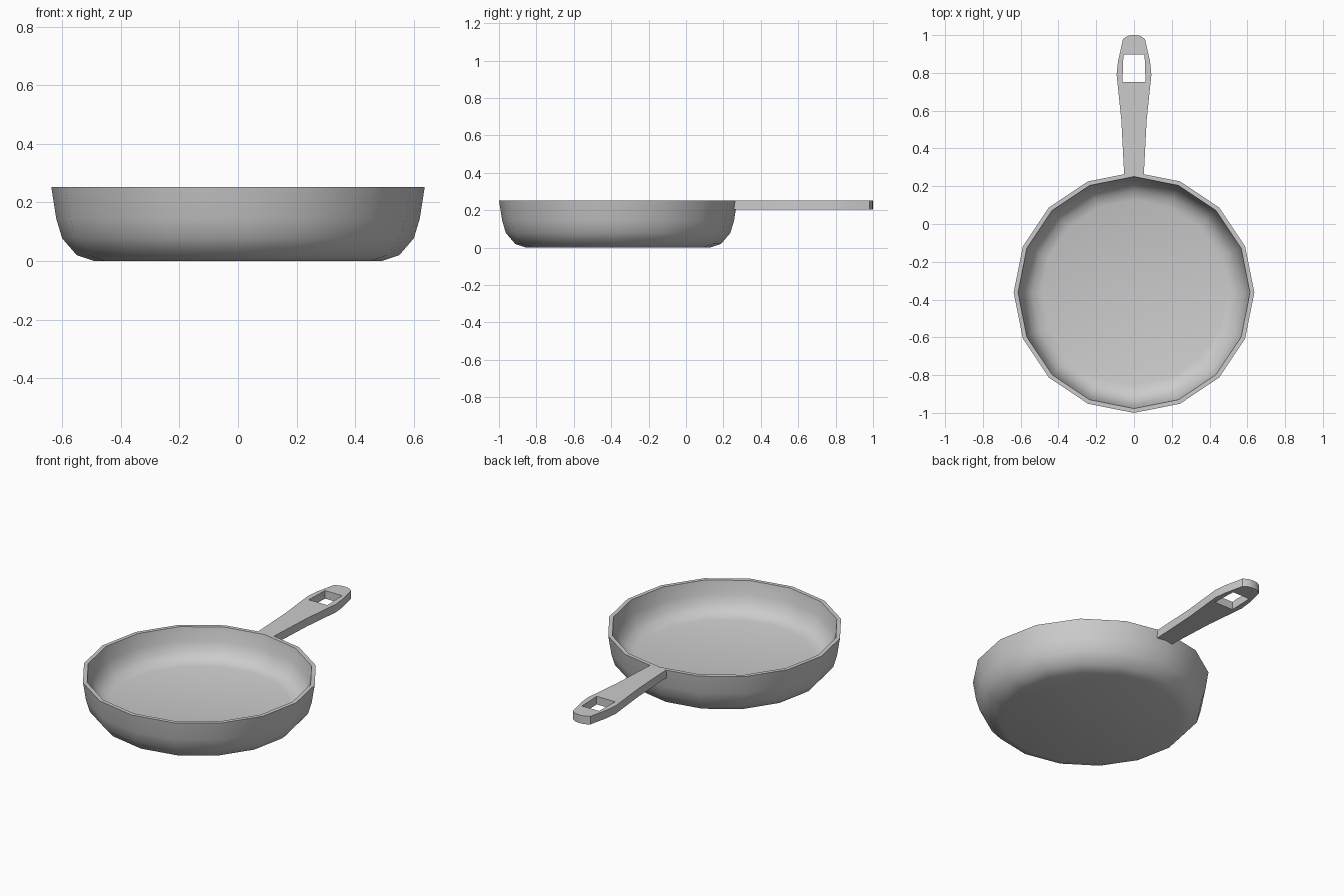
import bpy, bmesh, math

if "Cube" in bpy.data.objects:
    bpy.data.objects.remove(bpy.data.objects["Cube"])

SIDES = 16
CY = -0.363  # centre of the bowl in y


def smooth(obj, angle):
    bpy.ops.object.select_all(action='DESELECT')
    obj.select_set(True)
    bpy.context.view_layer.objects.active = obj
    bpy.ops.object.shade_smooth_by_angle(angle=math.radians(angle))


# Pan bowl: (radius, z) profile from outer base, over the rim, to inner floor
profile = [(0.49, 0), (0.55, 0.02), (0.60, 0.078), (0.62, 0.145), (0.637, 0.253),
           (0.614, 0.253), (0.599, 0.175), (0.578, 0.125), (0.54, 0.088), (0.49, 0.075)]
bm = bmesh.new()
rings = []
for r, z in profile:
    rings.append([bm.verts.new((r * math.cos(2 * math.pi * i / SIDES),
                                CY + r * math.sin(2 * math.pi * i / SIDES), z))
                  for i in range(SIDES)])
for a, b in zip(rings, rings[1:]):
    for i in range(SIDES):
        j = (i + 1) % SIDES
        bm.faces.new((a[i], a[j], b[j], b[i]))
bm.faces.new(rings[0][::-1])
bm.faces.new(rings[-1])
bmesh.ops.recalc_face_normals(bm, faces=bm.faces)
mesh = bpy.data.meshes.new("pan_bowl")
bm.to_mesh(mesh)
bm.free()
bowl = bpy.data.objects.new("pan_bowl", mesh)
bpy.context.collection.objects.link(bowl)
smooth(bowl, 45)

# Handle: mirrored flat outline with a hanging hole, extruded
half_outline = [(0.053, 0.255), (0.053, 0.28), (0.067, 0.55), (0.092, 0.79),
                (0.085, 0.86), (0.058, 0.98), (0.032, 0.996), (0.01, 1.0)]
half_hole = [(0.061, 0.752), (0.056, 0.898)]
curve = bpy.data.curves.new("handle", 'CURVE')
curve.dimensions = '2D'
curve.fill_mode = 'BOTH'
curve.extrude = 0.024
for half in (half_outline, half_hole):
    pts = half + [(-x, y) for x, y in reversed(half)]
    s = curve.splines.new('POLY')
    s.points.add(len(pts) - 1)
    for p, (x, y) in zip(s.points, pts):
        p.co = (x, y, 0, 1)
    s.use_cyclic_u = True
handle = bpy.data.objects.new("handle", curve)
handle.location.z = 0.229
bpy.context.collection.objects.link(handle)
bpy.ops.object.select_all(action='DESELECT')
handle.select_set(True)
bpy.context.view_layer.objects.active = handle
bpy.ops.object.convert(target='MESH')
handle = bpy.context.view_layer.objects.active
handle.name = "handle"

# Weld the handle's caps to its sides
bm = bmesh.new()
bm.from_mesh(handle.data)
bmesh.ops.remove_doubles(bm, verts=bm.verts, dist=0.0005)
bmesh.ops.recalc_face_normals(bm, faces=bm.faces)
bm.to_mesh(handle.data)
bm.free()
smooth(handle, 40)
